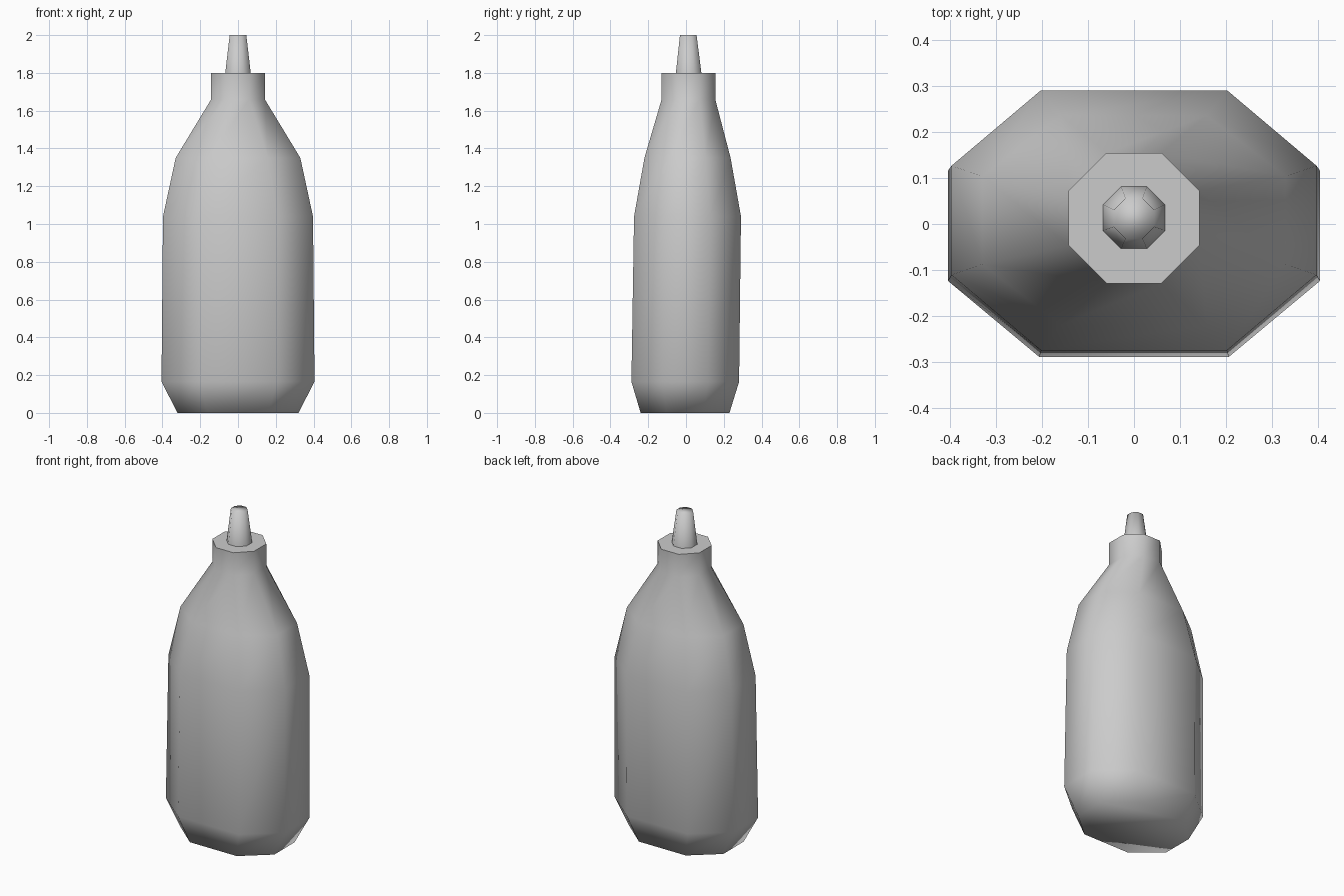
import bpy
import bmesh
import math

cube = bpy.data.objects.get("Cube")
if cube:
    bpy.data.objects.remove(cube, do_unlink=True)

grey = bpy.data.materials.new("plain grey plastic")
grey.use_nodes = True
colour = (0.6, 0.6, 0.6, 1)
grey.diffuse_color = colour
grey.node_tree.nodes["Principled BSDF"].inputs["Base Color"].default_value = colour


def octagon(hx, hy, fx, fy):
    """Rectangle with cut corners; fx and fy are the flat fractions."""
    quarter = [(hx, hy * fy), (hx * fx, hy)]
    half = quarter + [(-x, y) for x, y in reversed(quarter)]
    return half + [(-x, -y) for x, y in half]


def loft(name, rings, smooth_angle):
    """Skin octagonal rings of (z, half width, half depth, y centre, fx, fy)."""
    bm = bmesh.new()
    loops = [[bm.verts.new((x, y + cy, z)) for x, y in octagon(hx, hy, fx, fy)]
             for z, hx, hy, cy, fx, fy in rings]
    for low, high in zip(loops, loops[1:]):
        for i in range(8):
            j = (i + 1) % 8
            bm.faces.new((low[i], low[j], high[j], high[i]))
    bm.faces.new(loops[0][::-1])
    bm.faces.new(loops[-1])
    mesh = bpy.data.meshes.new(name)
    bm.to_mesh(mesh)
    bm.free()
    mesh.materials.append(grey)
    obj = bpy.data.objects.new(name, mesh)
    bpy.context.collection.objects.link(obj)
    bpy.ops.object.select_all(action='DESELECT')
    obj.select_set(True)
    bpy.context.view_layer.objects.active = obj
    bpy.ops.object.shade_smooth_by_angle(angle=math.radians(smooth_angle))
    return obj


# Bottle: chamfered base, tall body, shoulders and neck
loft("bottle_body", [
    (0.0, 0.32, 0.235, -0.005, 0.5, 0.42),
    (0.165, 0.405, 0.285, -0.004, 0.51, 0.42),
    (1.04, 0.397, 0.283, 0.008, 0.51, 0.42),
    (1.35, 0.33, 0.228, 0.008, 0.48, 0.42),
    (1.66, 0.142, 0.142, 0.013, 0.42, 0.42),
    (1.80, 0.142, 0.142, 0.013, 0.42, 0.42),
], 75)

# Tapered nozzle on the neck
loft("nozzle", [
    (1.795, 0.068, 0.068, 0.014, 0.42, 0.42),
    (2.0, 0.044, 0.044, 0.012, 0.42, 0.42),
], 88)
